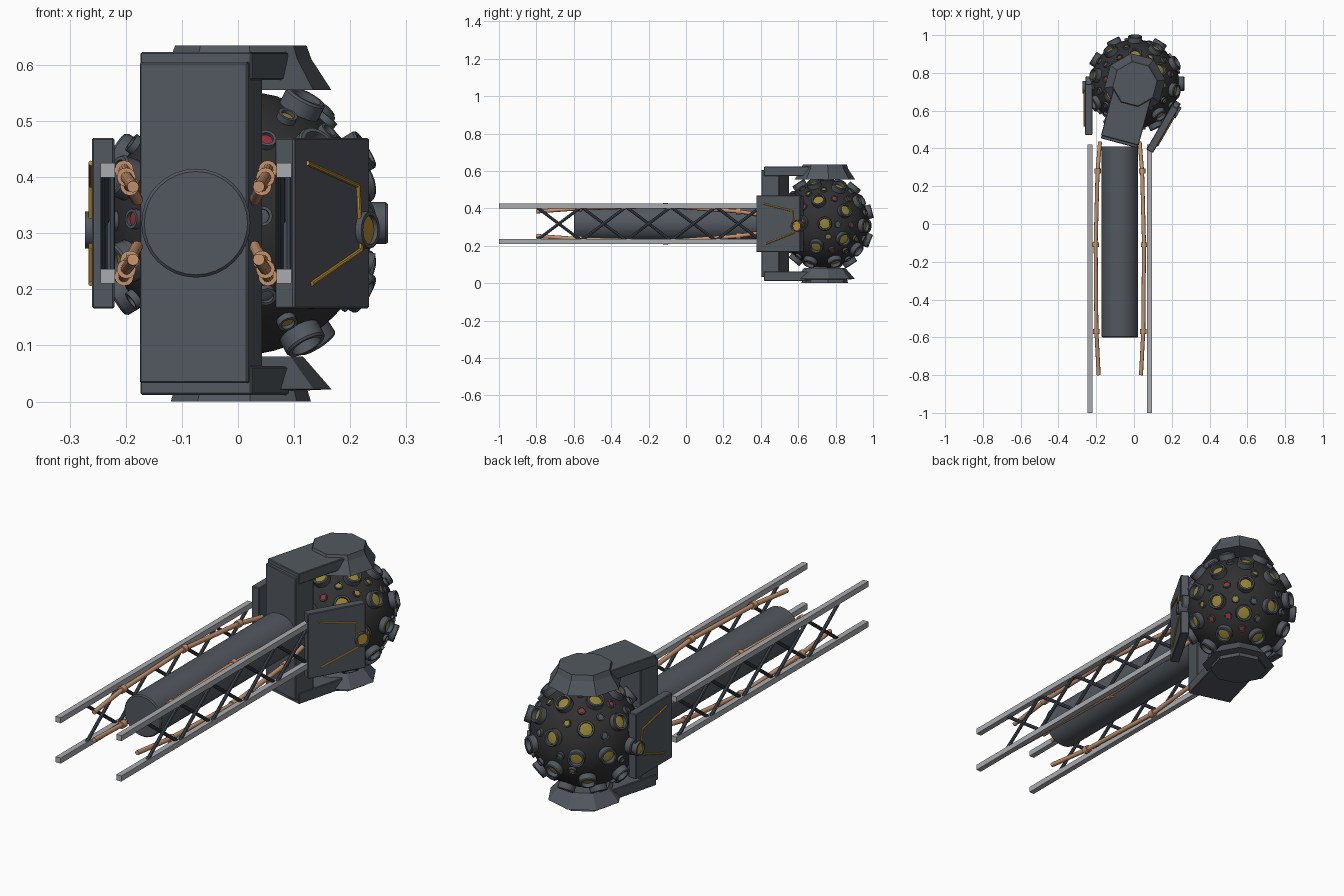
import bpy, bmesh, random
from math import radians, cos, sin, pi
from mathutils import Matrix, Vector

random.seed(4)
if "Cube" in bpy.data.objects:
    bpy.data.objects.remove(bpy.data.objects["Cube"])


def material(name, *rgb):
    m = bpy.data.materials.new(name)
    m.use_nodes = True
    m.diffuse_color = (*rgb, 1)
    m.node_tree.nodes["Principled BSDF"].inputs["Base Color"].default_value = (*rgb, 1)
    return m


SLATE = material("slate armour", 0.085, 0.098, 0.115)
DARK = material("dark shell", 0.03, 0.03, 0.03)
STEEL = material("light steel", 0.4, 0.41, 0.43)
BRACE = material("brace blue grey", 0.055, 0.07, 0.09)
COPPER = material("copper", 0.56, 0.29, 0.15)
GOLD = material("gold trim", 0.5, 0.27, 0.03)
YELLOW = material("yellow lens", 0.3, 0.23, 0.03)
RED = material("red lens", 0.3, 0.03, 0.035)

AXIS_X, MID_Z = -0.075, 0.318            # centre line of the boom
HEAD = Matrix.Translation((0.005, 0.742, MID_Z)) @ Matrix.Rotation(radians(-15), 4, 'Z')


def finish(name, bm, mats, smooth=True):
    """Turn a bmesh into an object, smooth except at hard edges."""
    bmesh.ops.recalc_face_normals(bm, faces=bm.faces)
    for f in bm.faces:
        f.smooth = smooth
    for e in bm.edges:
        if len(e.link_faces) == 2 and e.calc_face_angle(0) > radians(32):
            e.smooth = False
    me = bpy.data.meshes.new(name)
    bm.to_mesh(me)
    bm.free()
    for m in mats:
        me.materials.append(m)
    ob = bpy.data.objects.new(name, me)
    bpy.context.collection.objects.link(ob)
    return ob


def box(name, lo, hi, mat, frame=Matrix(), bevel=0.003):
    lo, hi = Vector(lo), Vector(hi)
    bm = bmesh.new()
    size = Matrix.Diagonal((*(hi - lo), 1))
    bmesh.ops.create_cube(bm, size=1, matrix=frame @ Matrix.Translation((lo + hi) / 2) @ size)
    if bevel:
        bmesh.ops.bevel(bm, geom=bm.edges[:], offset=bevel, segments=1, affect='EDGES')
    return finish(name, bm, [mat], False)


def lathe(bm, profile, sides, frame, turn=0.0, last=0):
    """Spin (radius, height) points about local z; the last band gets its own slot."""
    rings = []
    for r, h in profile:
        if r == 0:
            rings.append([bm.verts.new(frame @ Vector((0, 0, h)))] * sides)
        else:
            rings.append([bm.verts.new(frame @ Vector((r * cos(a), r * sin(a), h)))
                          for a in (turn + 2 * pi * i / sides for i in range(sides))])
    for k, (lower, upper) in enumerate(zip(rings, rings[1:])):
        for i in range(sides):
            j = (i + 1) % sides
            quad = list(dict.fromkeys((lower[i], lower[j], upper[j], upper[i])))
            bm.faces.new(quad).material_index = last if k == len(rings) - 2 else 0


def aim(start, direction):
    return Matrix.Translation(start) @ Vector(direction).to_track_quat('Z', 'Y').to_matrix().to_4x4()


def rod(bm, a, b, radius, sides=10):
    a, b = Vector(a), Vector(b)
    n = (b - a).length
    lathe(bm, [(0, 0), (radius, 0), (radius, n), (0, n)], sides, aim(a, b - a))


# Boom barrel
bm = bmesh.new()
lathe(bm, [(0, 0), (0.092, 0), (0.097, 0.005), (0.097, 1.01), (0, 1.01)], 32,
      aim((AXIS_X, -0.6, MID_Z), (0, 1, 0)))
finish("boom_barrel", bm, [SLATE])

# Truss rails, crossed braces and copper pipes
for side, sx in (("left", 1), ("right", -1)):
    rail_x = AXIS_X + sx * 0.157
    bm = bmesh.new()
    for k in range(5):
        y = -0.8 + 0.24 * k
        for s in (1, -1):
            x = rail_x + s * 0.005
            rod(bm, (x, y, MID_Z - s * 0.09), (x, y + 0.24, MID_Z + s * 0.09), 0.008, 8)
    finish(side + "_braces", bm, [BRACE])
    for level, sz in (("upper", 1), ("lower", -1)):
        z = MID_Z + sz * 0.0945
        box(f"{side}_{level}_rail", (rail_x - 0.013, -1, z - 0.013),
            (rail_x + 0.013, 0.42, z + 0.013), STEEL, bevel=0)
        path = [Vector((AXIS_X + sx * dx, y, MID_Z + sz * dz)) for dx, y, dz in (
            (0.112, -0.8, 0.065), (0.124, -0.57, 0.082), (0.128, -0.11, 0.095),
            (0.118, 0.28, 0.066), (0.105, 0.435, 0.042))]
        bm = bmesh.new()
        for a, b in zip(path, path[1:]):
            rod(bm, a, b, 0.0105, 12)
        for p in path[1:4]:
            rod(bm, p - Vector((0, 0.013, 0)), p + Vector((0, 0.013, 0)), 0.017, 12)
        finish(f"{side}_{level}_pipe", bm, [COPPER])

# Yoke: upright column, two arms and the octagonal pivot caps
box("yoke_column", (-0.1, -0.325, -0.285), (0.1, -0.225, 0.287), SLATE, HEAD)
for level, lo, hi in (("upper", 0.255, 0.305), ("lower", -0.306, -0.255)):
    box(level + "_yoke_arm", (-0.103, -0.31, lo), (0.103, 0, hi), SLATE, HEAD)
caps = {"upper": [(0, 0.237), (0.163, 0.237), (0.127, 0.292), (0.118, 0.317), (0, 0.317)],
        "lower": [(0, -0.318), (0.126, -0.318), (0.12, -0.298), (0.163, -0.296),
                  (0.112, -0.238), (0, -0.238)]}
for level, profile in caps.items():
    bm = bmesh.new()
    lathe(bm, profile, 8, HEAD, pi / 8)
    finish(level + "_pivot_cap", bm, [SLATE], False)

# Splayed cheek panels with gold piping and a hub
for side, s in (("left", 1), ("right", -1)):
    frame = HEAD @ Matrix.Translation((s * 0.202, -0.194, 0)) @ Matrix.Rotation(radians(-15 * s), 4, 'Z')
    box(side + "_cheek_panel", (-0.02, -0.135, -0.152), (0.02, 0.135, 0.152), SLATE, frame)
    face = s * 0.022
    trim = [frame @ Vector((face, y, z)) for y, z in
            ((-0.09, 0.107), (0.09, 0.067), (0.1, -0.048), (-0.075, -0.108))]
    bm = bmesh.new()
    for a, b in zip(trim, trim[1:]):
        rod(bm, a, b, 0.0045, 8)
    finish(side + "_cheek_trim", bm, [GOLD])
    bm = bmesh.new()
    lathe(bm, [(0.033, -0.03), (0.033, 0.012), (0.026, 0.012), (0.026, 0.004), (0, 0.004)], 20,
          frame @ aim((s * 0.02, 0.117, -0.012), (s, 0, 0)), last=1)
    finish(side + "_cheek_hub", bm, [SLATE, GOLD])

# Ball core
centre = HEAD.translation
bm = bmesh.new()
bmesh.ops.create_uvsphere(bm, u_segments=48, v_segments=24, radius=0.235,
                          matrix=Matrix.Translation(centre))
finish("ball_core", bm, [DARK])

# Lens sockets spread evenly over the ball, small ones in the gaps
grid = bmesh.new()
bmesh.ops.create_icosphere(grid, subdivisions=2, radius=1)
spin = Matrix.Rotation(radians(33), 3, 'X') @ Matrix(((0, 0, 1), (1, 0, 0), (0, 1, 0)))
large = [spin @ v.co for v in grid.verts]
small = [spin @ f.calc_center_median().normalized() for f in grid.faces]
grid.free()

bm = bmesh.new()
for d in large:
    lathe(bm, [(0.038, 0.222), (0.038, 0.258), (0.035, 0.262), (0.028, 0.262), (0.027, 0.243),
               (0, 0.247)], 18, aim(centre, d), last=1)
finish("large_lens_sockets", bm, [SLATE, YELLOW])

bm = bmesh.new()
for d in small:
    if random.random() < 0.45:
        lathe(bm, [(0.018, 0.225), (0.018, 0.246), (0.0125, 0.246), (0.0125, 0.239), (0, 0.241)],
              12, aim(centre, d), last=random.choice((0, 1, 2)))
finish("small_lens_sockets", bm, [SLATE, RED, YELLOW])
